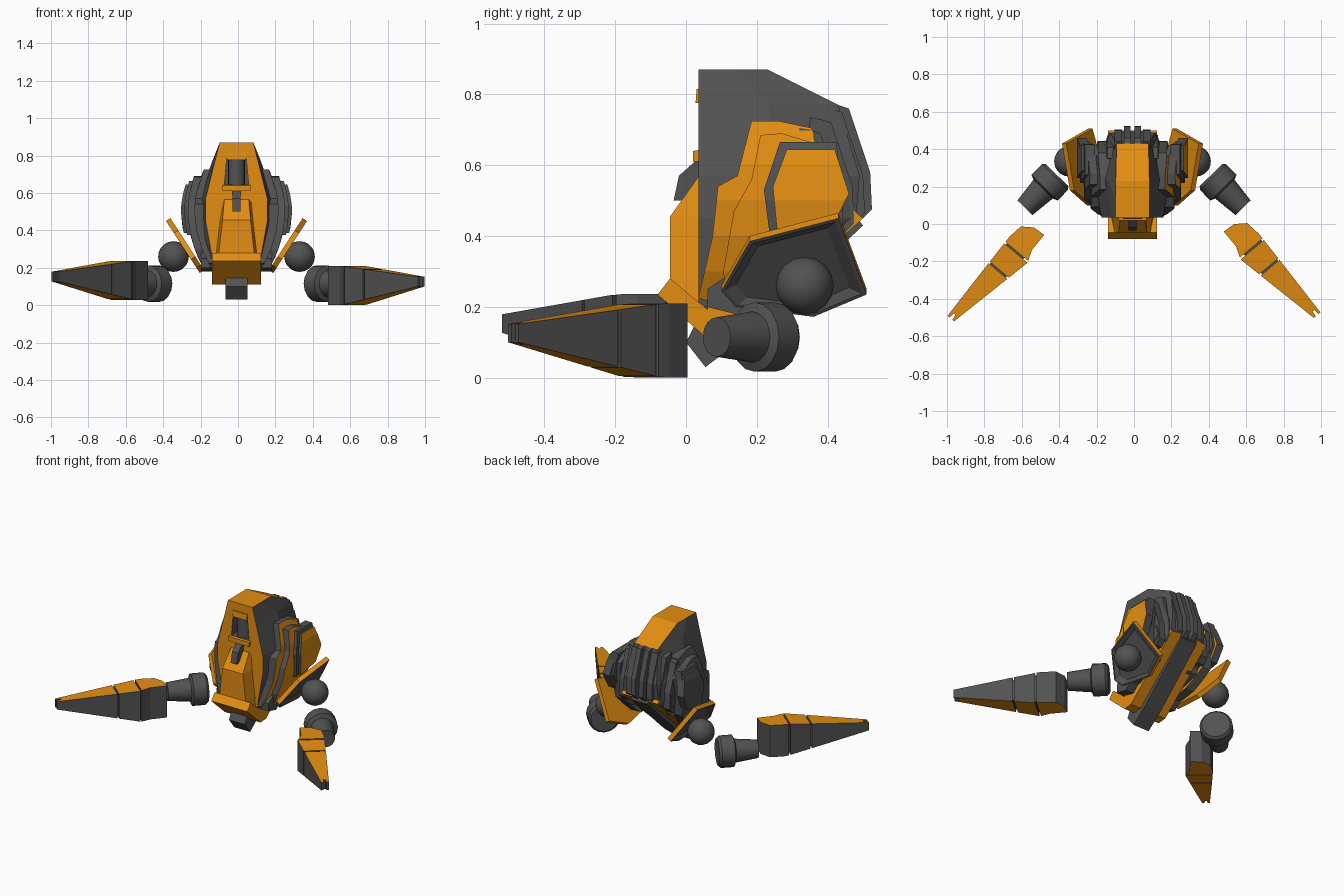
import bpy, bmesh, math
from mathutils import Vector

if "Cube" in bpy.data.objects:
    bpy.data.objects.remove(bpy.data.objects["Cube"])

CX = -0.008  # the body sits slightly left of centre


def material(name, color):
    m = bpy.data.materials.new(name)
    m.diffuse_color = (*color, 1)
    m.use_nodes = True
    m.node_tree.nodes["Principled BSDF"].inputs["Base Color"].default_value = m.diffuse_color
    return m


MATS = [material("orange", (0.77, 0.27, 0.006)), material("dark_grey", (0.085, 0.085, 0.085))]
ORANGE, DARK = 0, 1


def finish(name, bm, rule):
    """Turn a bmesh into an object; rule is a colour index or a function of face."""
    bmesh.ops.recalc_face_normals(bm, faces=bm.faces[:])
    bm.normal_update()
    for f in bm.faces:
        f.material_index = rule(f) if callable(rule) else rule
    me = bpy.data.meshes.new(name)
    bm.to_mesh(me)
    bm.free()
    for m in MATS:
        me.materials.append(m)
    ob = bpy.data.objects.new(name, me)
    bpy.context.collection.objects.link(ob)
    return ob


def loft(bm, rings):
    """Closed skin through rings of equal length."""
    vs = [[bm.verts.new(p) for p in r] for r in rings]
    n = len(vs[0])
    for a, b in zip(vs, vs[1:]):
        for i in range(n):
            bm.faces.new((a[i], a[(i + 1) % n], b[(i + 1) % n], b[i]))
    bm.faces.new(vs[0])
    bm.faces.new(vs[-1])


def side_prism(name, profile, x0, x1, rule, s=1):
    """Side profile (y, z) extruded across x."""
    bm = bmesh.new()
    loft(bm, [[(CX + s * x, y, z) for y, z in profile] for x in (x0, x1)])
    return finish(name, bm, rule)


# --- hull: stacked six-sided sections, orange front and top strip ---
bm = bmesh.new()
rings = []
for z, yb, hf, hm, hb in ((0.20, 0.17, 0.12, 0.17, 0.13), (0.45, 0.48, 0.165, 0.215, 0.13),
                          (0.57, 0.49, 0.165, 0.20, 0.12), (0.77, 0.43, 0.115, 0.13, 0.085),
                          (0.87, 0.23, 0.09, 0.09, 0.09)):
    yf = 0.035
    ym = yf + 0.5 * (yb - yf)
    rings.append([(CX + x, y, z) for x, y in ((-hf, yf), (hf, yf), (hm, ym), (hb, yb), (-hb, yb), (-hm, ym))])
loft(bm, rings)
hull = finish("hull", bm, lambda f: ORANGE if f.normal.y < -0.9 or f.normal.z > 0.75 else DARK)

# visor opening
bm = bmesh.new()
loft(bm, [[(CX + x, y, z) for x, z in ((-0.065, 0.645), (0.065, 0.645), (0.052, 0.785), (-0.052, 0.785))]
          for y in (-0.05, 0.12)])
cutter = finish("visor_cutter", bm, DARK)
cutter.hide_render = True
mod = hull.modifiers.new("visor", 'BOOLEAN')
mod.operation = 'DIFFERENCE'
mod.solver = 'EXACT'
mod.object = cutter
bpy.context.view_layer.objects.active = hull
bpy.ops.object.modifier_apply(modifier="visor")
bpy.data.objects.remove(cutter)

# visor sill, brow and the rounded sensor inside
side_prism("visor_sill", [(0.02, 0.61), (0.02, 0.64), (0.05, 0.645), (0.05, 0.61)], -0.075, 0.075, ORANGE)
side_prism("visor_brow", [(0.027, 0.775), (0.03, 0.815), (0.05, 0.815), (0.05, 0.775)], -0.052, 0.052, ORANGE)
bpy.ops.mesh.primitive_cylinder_add(vertices=16, radius=0.045, depth=0.14, location=(CX, 0.085, 0.71))
sensor = bpy.context.object
sensor.name = "visor_sensor"
sensor.data.materials.append(MATS[DARK])
bpy.ops.object.shade_smooth_by_angle()

# --- chest plate, tapered wedge ---
bm = bmesh.new()
loft(bm, [[(CX + x, y, z) for x, y in ((-h, yf), (h, yf), (h + 0.015, 0.05), (-h - 0.015, 0.05))]
          for z, yf, h in ((0.21, -0.03, 0.10), (0.28, -0.045, 0.095), (0.455, -0.045, 0.075), (0.565, 0.033, 0.065))])
finish("chest_plate", bm, ORANGE)
side_prism("chest_vent", [(0.04, 0.61), (0.025, 0.61), (-0.02, 0.57), (-0.035, 0.5), (0.03, 0.5)], -0.022, 0.022, DARK)

# --- chin and underside beams ---
side_prism("chin", [(-0.08, 0.235), (-0.045, 0.28), (0.10, 0.16), (0.06, 0.11)], -0.132, 0.132, ORANGE)
side_prism("keel", [(0.0, 0.10), (0.055, 0.03), (0.16, 0.11), (0.50, 0.43), (0.45, 0.49), (0.05, 0.2)], -0.058, 0.058, DARK)
for s in (1, -1):
    side_prism("underside_rail", [(0.06, 0.11), (0.12, 0.115), (0.50, 0.45), (0.45, 0.49), (0.06, 0.22)],
               0.058, 0.132, ORANGE, s)
    side_prism("underside_flank", [(0.06, 0.20), (0.14, 0.18), (0.44, 0.43), (0.42, 0.5), (0.06, 0.25)],
               0.132, 0.19, DARK, s)

# --- back ribs ---
rib = [(0.40, 0.775), (0.43, 0.77), (0.46, 0.76), (0.52, 0.58), (0.525, 0.475), (0.49, 0.44), (0.38, 0.46)]
for s in (1, -1):
    for x0, x1, dy, dz in ((0.012, 0.045, 0, 0), (0.055, 0.095, -0.02, -0.01),
                           (0.10, 0.135, -0.05, -0.04), (0.14, 0.185, -0.08, -0.07)):
        side_prism("back_rib", [(y + dy, z + dz) for y, z in rib], x0, x1, DARK, s)


# --- side armour: layered plates bulging outward, orange skin on dark rims ---
def armour(name, profile, x_max, bulge, depth, s, skin=ORANGE):
    bm = bmesh.new()
    loft(bm, [[(x, y, z) for y, z in profile] for x in (x_max - depth, x_max)])
    for z in (0.3, 0.4, 0.5, 0.6):
        bmesh.ops.bisect_plane(bm, geom=bm.verts[:] + bm.edges[:] + bm.faces[:], dist=1e-5,
                               plane_co=(0, 0, z), plane_no=(0, 0, 1))
    for v in bm.verts:
        v.co.x = CX + s * (v.co.x - bulge * (v.co.z - 0.5) ** 2)
    finish(name, bm, lambda f: skin if f.normal.x * s > 0.7 else DARK)


LAYERS = (
    ("inner_armour", [(0.09, 0.54), (0.145, 0.57), (0.185, 0.725), (0.26, 0.725), (0.355, 0.705), (0.38, 0.6),
                      (0.36, 0.32), (0.12, 0.2), (0.035, 0.225), (0.075, 0.4)], 0.225, 1.0, 0.09, ORANGE),
    ("middle_armour", [(0.21, 0.685), (0.27, 0.69), (0.37, 0.66), (0.42, 0.6), (0.4, 0.36), (0.3, 0.25),
                       (0.12, 0.2), (0.105, 0.3), (0.135, 0.47), (0.185, 0.56)], 0.26, 0.9, 0.06, ORANGE),
    ("outer_armour_rim", [(0.265, 0.665), (0.425, 0.665), (0.44, 0.52), (0.39, 0.42), (0.24, 0.375),
                          (0.22, 0.53)], 0.28, 1.0, 0.05, DARK),
    ("outer_armour", [(0.285, 0.645), (0.42, 0.645), (0.46, 0.52), (0.41, 0.42), (0.26, 0.385), (0.245, 0.54)],
     0.297, 1.2, 0.05, ORANGE),
)
for s in (1, -1):
    for name, prof, xm, k, d, skin in LAYERS:
        armour(name, prof, xm, k, d, s, skin)

# --- shoulder pads: leaning plates, dark recessed outer face, ball joint ---
PAD = [(0.18, 0.385), (0.43, 0.45), (0.51, 0.235), (0.36, 0.172), (0.14, 0.2), (0.10, 0.245)]
for s in (1, -1):
    out = Vector((s * 0.838, 0, -0.545))
    bm = bmesh.new()
    outer = [Vector((CX + s * (0.195 + 0.65 * (z - 0.17)), y, z)) for y, z in PAD]
    mid = sum(outer, Vector()) / len(outer)
    floor = [mid + (p - mid) * 0.78 - out * 0.018 for p in outer]
    rim = [mid + (p - mid) * 0.94 for p in outer]
    back = [p - out * 0.028 for p in outer]
    loft(bm, [back, outer, rim, floor])
    finish("shoulder_pad", bm, lambda f: DARK if f.normal.dot(out) > 0.25 else ORANGE)
    bpy.ops.mesh.primitive_uv_sphere_add(segments=16, ring_count=10, radius=0.082,
                                         location=(CX + s * 0.337, 0.335, 0.26), rotation=(0, math.pi / 2, 0))
    ball = bpy.context.object
    ball.name = "shoulder_ball"
    ball.data.materials.append(MATS[DARK])
    bpy.ops.object.shade_smooth_by_angle(angle=math.radians(40))

# --- forearms: stepped, tapering round sleeve ---
for s in (1, -1):
    start, end = Vector((s * 0.412, 0.262, 0.115)), Vector((s * 0.582, 0.088, 0.115))
    axis = (end - start).normalized()
    side = axis.cross(Vector((0, 0, 1)))
    bm = bmesh.new()
    rings = []
    for d, r in ((0, 0.085), (0.015, 0.098), (0.095, 0.098), (0.105, 0.072), (0.245, 0.056)):
        rings.append([start + axis * d + side * r * math.cos(a) + Vector((0, 0, r * math.sin(a)))
                      for a in (i * math.tau / 16 for i in range(16))])
    loft(bm, rings)
    arm = finish("forearm", bm, DARK)
    bpy.context.view_layer.objects.active = arm
    bpy.ops.object.select_all(action='DESELECT')
    arm.select_set(True)
    bpy.ops.object.shade_smooth_by_angle(angle=math.radians(30))


# --- claws: three segments along a slanted axis, heights taper to the tip ---
def claw_part(name, outline, s, inset, rule):
    dy, dz = (0, 0) if s > 0 else (-0.018, 0.027)
    bm = bmesh.new()
    low, high = [], []
    for u, v in outline:
        x, y = 0.57 + 0.643 * u + 0.766 * v, -0.766 * u + 0.643 * v
        t = min(1, max(0, (u - 0.12) / 0.514))
        low.append((s * x, y + dy, 0.1 * t + inset + dz))
        high.append((s * x, y + dy, 0.21 - 0.058 * t - inset + dz))
    loft(bm, [low, high])
    finish(name, bm, rule)


def claw_rule(f):
    return ORANGE if abs(f.normal.z) > 0.5 else DARK


CLAW = (
    ("claw_base", [(-0.027, -0.095), (-0.022, -0.027), (0.019, 0.03), (0.099, 0.041), (0.135, 0.04),
                   (0.135, -0.118), (0.076, -0.096)]),
    ("claw_middle", [(0.145, 0.04), (0.27, 0.036), (0.27, -0.097), (0.145, -0.122)]),
    ("claw_tip", [(0.28, 0.036), (0.636, 0.023), (0.636, 0.009), (0.605, 0.006), (0.605, -0.006),
                  (0.636, -0.009), (0.636, -0.023), (0.28, -0.095)]),
)
for s in (1, -1):
    for name, outline in CLAW:
        claw_part(name, outline, s, 0, claw_rule)
    claw_part("claw_core", [(0.1, 0.03), (0.3, 0.027), (0.3, -0.082), (0.1, -0.095)], s, 0.012, DARK)
